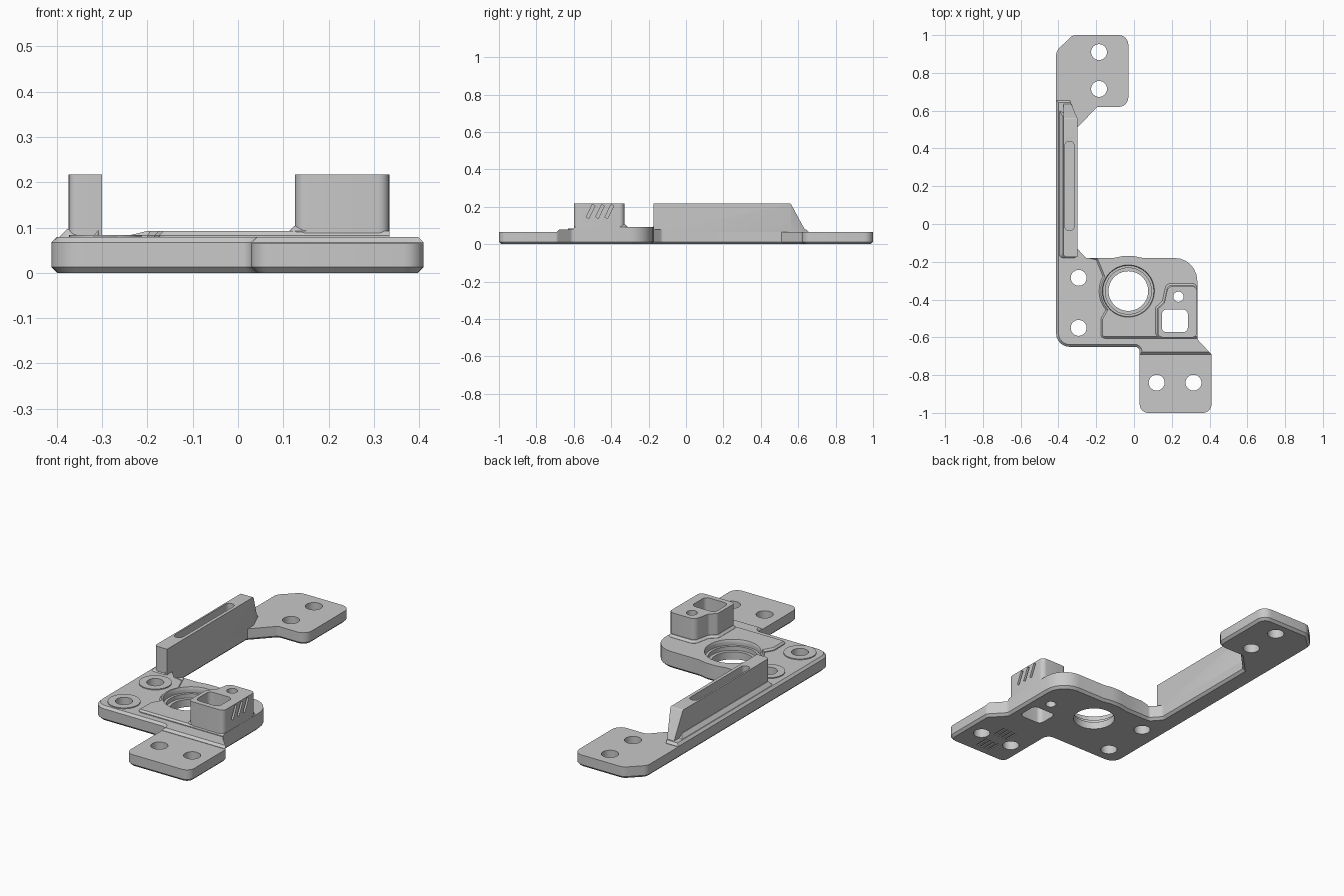
import bpy, bmesh, math
from mathutils import Vector, Matrix

cube = bpy.data.objects.get("Cube")
if cube:
    bpy.data.objects.remove(cube, do_unlink=True)

grey = bpy.data.materials.new("satin grey")
grey.use_nodes = True
colour = (0.58, 0.58, 0.58, 1)
grey.diffuse_color = colour
grey.node_tree.nodes["Principled BSDF"].inputs["Base Color"].default_value = colour

HOLE = Vector((-0.03, -0.355))


def rounded(points, steps=6):
    """Turn (x, y, radius) corners into a polygon with filleted corners."""
    out = []
    for i, (x, y, r) in enumerate(points):
        p = Vector((x, y))
        if r == 0:
            out.append(p)
            continue
        a = (Vector(points[i - 1][:2]) - p).normalized()
        b = (Vector(points[(i + 1) % len(points)][:2]) - p).normalized()
        half = a.angle(b) / 2
        centre = p + (a + b).normalized() * (r / math.sin(half))
        start = p + a * (r / math.tan(half)) - centre
        end = p + b * (r / math.tan(half)) - centre
        sweep = start.angle_signed(end)
        out += [centre + Matrix.Rotation(-sweep * k / steps, 2) @ start
                for k in range(steps + 1)]
    return out


def disc(x, y, r, n=40):
    return [Vector((x + r * math.cos(math.tau * k / n),
                    y + r * math.sin(math.tau * k / n))) for k in range(n)]


def anywhere(x, y):
    return True


def add_prism(bm, poly, z0, z1, low=0, high=0, where=anywhere):
    """Extrude a polygon; chamfer the lower and upper rims where the rule holds."""
    base = bm.faces.new([bm.verts.new((p.x, p.y, z0)) for p in poly])
    made = bmesh.ops.extrude_face_region(bm, geom=[base], use_keep_orig=True)
    top = [g for g in made["geom"] if isinstance(g, bmesh.types.BMVert)]
    bmesh.ops.translate(bm, verts=top, vec=(0, 0, z1 - z0))
    for z, size in ((z0, low), (z1, high)):
        if size:
            rim = []
            for e in bm.edges:
                mid = (e.verts[0].co + e.verts[1].co) / 2
                if all(abs(v.co.z - z) < 1e-5 for v in e.verts) and where(mid.x, mid.y):
                    rim.append(e)
            bmesh.ops.bevel(bm, geom=rim, offset=size, segments=1,
                            affect='EDGES', clamp_overlap=False)


def finish(bm, name):
    bmesh.ops.recalc_face_normals(bm, faces=bm.faces)
    mesh = bpy.data.meshes.new(name)
    bm.to_mesh(mesh)
    bm.free()
    mesh.materials.append(grey)
    obj = bpy.data.objects.new(name, mesh)
    bpy.context.collection.objects.link(obj)
    return obj


def part(name, poly, z0, z1, low=0, high=0, where=anywhere):
    bm = bmesh.new()
    add_prism(bm, poly, z0, z1, low, high, where)
    return finish(bm, name)


def add_box(bm, centre, size, tilt=0):
    m = (Matrix.Translation(centre) @ Matrix.Rotation(tilt, 4, 'X')
         @ Matrix.Diagonal((*size, 1)))
    bmesh.ops.create_cube(bm, size=1, matrix=m)


# Back edge of the hub, with a small bulge round the bearing hole
hub_back = [(0.335, -0.18, 0.12), (0.05, -0.18, 0), (0.0, -0.17, 0),
            (-0.06, -0.17, 0), (-0.11, -0.18, 0)]

# Full-outline base plate with both mounting tabs
plate = part("base_plate", rounded([
    (0.03, -1.0, 0.045), (0.41, -1.0, 0.045), (0.41, -0.69, 0.02),
    (0.335, -0.61, 0.03)] + hub_back + [
    (-0.255, -0.18, 0.02), (-0.3, -0.13, 0.02), (-0.3, 0.51, 0),
    (-0.195, 0.62, 0.02), (-0.03, 0.62, 0.05), (-0.03, 1.0, 0.05),
    (-0.325, 1.0, 0.05), (-0.412, 0.915, 0.05), (-0.412, -0.65, 0.07),
    (0.03, -0.65, 0.025)]), 0, 0.065, low=0.013)

# Middle step under the hub and the upright rail
step = part("middle_step", rounded(
    [(0.03, -0.69, 0), (0.41, -0.69, 0), (0.335, -0.61, 0.03)] + hub_back + [
        (-0.255, -0.18, 0.02), (-0.3, -0.13, 0.02), (-0.3, 0.56, 0),
        (-0.34, 0.655, 0), (-0.412, 0.655, 0), (-0.412, -0.65, 0.07),
        (0.03, -0.65, 0.025)]),
    0.065, 0.079, high=0.012,
    where=lambda x, y: x < -0.34 or (y < -0.64 and x < 0.35))

# Raised deck that hugs the bearing hole on its left side
ring = [(HOLE.x + 0.155 * math.cos(math.radians(a)),
         HOLE.y + 0.155 * math.sin(math.radians(a)), 0) for a in range(220, 140, -10)]
deck = part("raised_deck", rounded(
    [(0.335, -0.605, 0), (-0.175, -0.605, 0.02), (-0.175, -0.5, 0.02)] + ring
    + [(-0.2, -0.19, 0), (-0.24, -0.18, 0)] + hub_back[::-1]),
    0.072, 0.092, high=0.009,
    where=lambda x, y: y < -0.6 or (x < -0.12 and y < -0.182))

# Block with pocket, flared at its foot
block_outline = rounded([
    (0.126, -0.6, 0.025), (0.334, -0.6, 0.025), (0.334, -0.33, 0.025),
    (0.18, -0.33, 0.03), (0.16, -0.42, 0.02), (0.126, -0.45, 0.02)])
block = part("pocket_block", block_outline, 0.08, 0.217)
corner = Vector((0.334, -0.6))
skirt = part("block_foot", [corner + (p - corner) * 1.06 for p in block_outline],
             0.09, 0.104, high=0.011)

# Upright rail: a side profile extruded across the arm, its far end trimmed aslant
bm = bmesh.new()
add_prism(bm, rounded([(-0.175, 0.06, 0), (0.645, 0.06, 0),
                       (0.56, 0.217, 0.01), (-0.175, 0.217, 0)]), -0.374, -0.3)
for v in bm.verts:
    v.co = Vector((v.co.z, v.co.x, v.co.y))
posts = [e for e in bm.edges if all(v.co.y < -0.17 for v in e.verts)
         and abs(e.verts[0].co.z - e.verts[1].co.z) > 0.1]
bmesh.ops.bevel(bm, geom=posts, offset=0.018, segments=4, affect='EDGES', profile=0.5)
bmesh.ops.bisect_plane(bm, geom=bm.verts[:] + bm.edges[:] + bm.faces[:],
                       plane_co=(-0.3, 0.56, 0), plane_no=(0.095, 0.04, 0),
                       clear_outer=True)
bmesh.ops.holes_fill(bm, edges=[e for e in bm.edges if e.is_boundary])
rail = finish(bm, "upright_rail")
rail_foot = part("rail_foot", rounded([
    (-0.395, -0.18, 0.02), (-0.301, -0.18, 0.02), (-0.301, 0.55, 0), (-0.395, 0.6, 0)]),
    0.075, 0.097, high=0.018, where=lambda x, y: x < -0.31)

# Pads round the two hub screw holes
pads = [part(f"screw_pad_{k}", disc(-0.293, y, 0.08), 0.07, 0.084)
        for k, y in enumerate((-0.285, -0.55))]

# Cutters: screw holes, pocket, pin hole, slot and grip grooves
bm = bmesh.new()
for x, y in ((-0.293, -0.285), (-0.293, -0.55), (-0.185, 0.91), (-0.185, 0.715),
             (0.12, -0.84), (0.315, -0.84)):
    add_prism(bm, disc(x, y, 0.042), -0.1, 0.3)
add_prism(bm, disc(0.235, -0.385, 0.027), -0.1, 0.3)
add_prism(bm, rounded([(0.147, -0.573, 0.025), (0.285, -0.573, 0.025),
                       (0.285, -0.453, 0.025), (0.147, -0.453, 0.025)]), -0.1, 0.3)
add_prism(bm, rounded([(-0.365, -0.035, 0.02), (-0.318, -0.035, 0.02),
                       (-0.318, 0.437, 0.02), (-0.365, 0.437, 0.02)]), 0.13, 0.3)
for y in (-0.41, -0.46, -0.51):
    add_box(bm, (0.335, y, 0.175), (0.024, 0.016, 0.075), -0.45)
for k in range(4):
    for y in (-0.91, -0.77):
        add_box(bm, (0.18 + 0.025 * k, y, 0), (0.009, 0.08, 0.01))

# Stepped bearing seat, turned about the hole axis
seat = [(0, -0.1), (0.105, -0.1), (0.105, 0.04), (0.122, 0.04),
        (0.122, 0.062), (0.135, 0.062), (0.135, 0.083), (0.141, 0.1), (0, 0.1)]
verts = [bm.verts.new((HOLE.x + r, HOLE.y, z)) for r, z in seat]
edges = [bm.edges.new(pair) for pair in zip(verts, verts[1:])]
bmesh.ops.spin(bm, geom=verts + edges, cent=(*HOLE, 0), axis=(0, 0, 1),
               angle=math.tau, steps=56)
bmesh.ops.remove_doubles(bm, verts=bm.verts, dist=1e-5)
cutter = finish(bm, "hole_cutters")
cutter.hide_render = True

# Cut every part, then smooth the curved walls only
parts = [plate, step, deck, block, skirt, rail, rail_foot] + pads
for obj in parts:
    cut = obj.modifiers.new("holes", 'BOOLEAN')
    cut.operation = 'DIFFERENCE'
    cut.solver = 'EXACT'
    cut.object = cutter
    bpy.context.view_layer.update()
    graph = bpy.context.evaluated_depsgraph_get()
    mesh = bpy.data.meshes.new_from_object(obj.evaluated_get(graph))
    obj.modifiers.clear()
    obj.data = mesh
    mesh.polygons.foreach_set("use_smooth", [True] * len(mesh.polygons))
    mesh.set_sharp_from_angle(angle=math.radians(30))
bpy.data.objects.remove(cutter, do_unlink=True)
